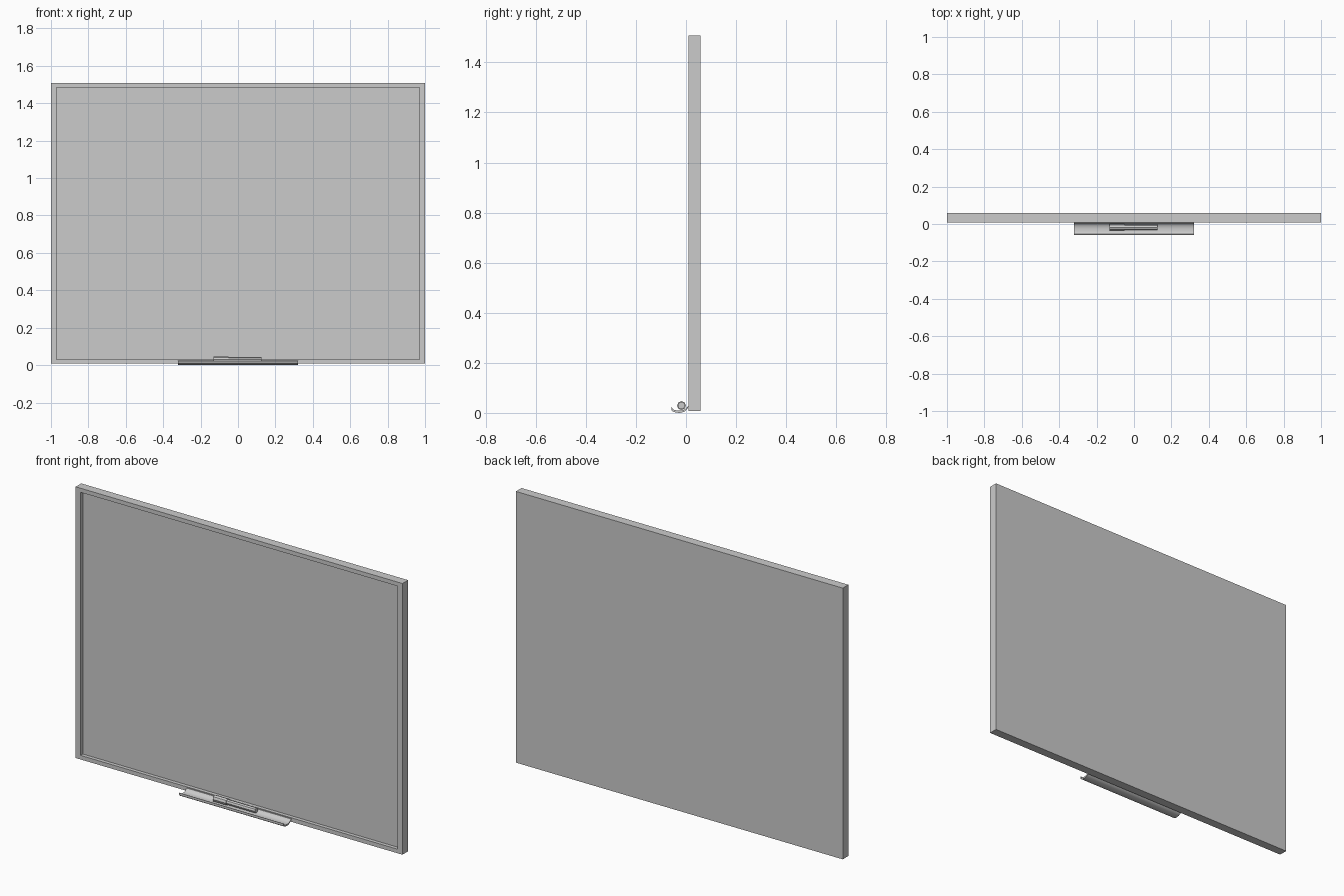
import bpy, bmesh, math
from mathutils import Matrix, Vector

if "Cube" in bpy.data.objects:
    bpy.data.objects.remove(bpy.data.objects["Cube"])


def make_object(name, bm, smooth=False):
    bmesh.ops.recalc_face_normals(bm, faces=bm.faces[:])
    me = bpy.data.meshes.new(name)
    bm.to_mesh(me)
    bm.free()
    ob = bpy.data.objects.new(name, me)
    bpy.context.collection.objects.link(ob)
    if smooth:
        bpy.context.view_layer.objects.active = ob
        ob.select_set(True)
        bpy.ops.object.shade_smooth_by_angle(angle=math.radians(35))
        ob.select_set(False)
    return ob


def extrude_profile(name, profile, x0, x1):
    """Extrude a closed (y, z) profile along x."""
    bm = bmesh.new()
    face = bm.faces.new([bm.verts.new((x0, y, z)) for y, z in profile])
    ext = bmesh.ops.extrude_face_region(bm, geom=[face])
    bmesh.ops.translate(bm, vec=(x1 - x0, 0, 0),
                        verts=[v for v in ext["geom"] if isinstance(v, bmesh.types.BMVert)])
    return make_object(name, bm, True)


def rod(name, x0, x1, r, y, z, sides=8):
    """Cylinder lying along x."""
    bm = bmesh.new()
    m = Matrix.Translation(((x0 + x1) / 2, y, z)) @ Matrix.Rotation(math.pi / 2, 4, 'Y')
    bmesh.ops.create_cone(bm, cap_ends=True, segments=sides, radius1=r, radius2=r,
                          depth=x1 - x0, matrix=m)
    return make_object(name, bm)


# Board with a recessed writing surface inside a thin frame
Y0, Y1, Z0, Z1 = 0.009, 0.058, 0.008, 1.508
bm = bmesh.new()
bmesh.ops.create_cube(bm, size=1, matrix=Matrix.Translation((0, (Y0 + Y1) / 2, (Z0 + Z1) / 2))
                      @ Matrix.Diagonal((2, Y1 - Y0, Z1 - Z0, 1)))
front = min(bm.faces, key=lambda f: f.calc_center_median().y)
bmesh.ops.inset_region(bm, faces=[front], thickness=0.01)
c = Vector((0, Y0, (Z0 + Z1) / 2))
for v in front.verts:
    v.co.x = math.copysign(0.97, v.co.x)
    v.co.z = c.z + math.copysign((Z1 - Z0) / 2 - 0.0225, v.co.z - c.z)
ext = bmesh.ops.extrude_face_region(bm, geom=[front])
bmesh.ops.translate(bm, vec=(0, 0.02, 0),
                    verts=[v for v in ext["geom"] if isinstance(v, bmesh.types.BMVert)])
if front.is_valid:
    bmesh.ops.delete(bm, geom=[front], context='FACES_ONLY')
make_object("board", bm)

# Curved pen tray: outer curve, then the inner curve back
outer = [(-0.058, 0.023), (-0.058, 0.010), (-0.050, 0.004), (-0.038, 0.001), (-0.025, 0.0),
         (-0.012, 0.003), (-0.002, 0.008), (0.005, 0.015), (0.0095, 0.025)]
inner = [(0.006, 0.025), (0.001, 0.018), (-0.006, 0.013), (-0.015, 0.010),
         (-0.025, 0.009), (-0.038, 0.010), (-0.048, 0.012), (-0.054, 0.016), (-0.056, 0.023)]
extrude_profile("pen_tray", outer + inner, -0.32, 0.32)

# Marker resting in the tray
rod("marker_cap", -0.13, -0.05, 0.018, -0.018, 0.029)
rod("marker_body", -0.05, 0.125, 0.0145, -0.018, 0.029)
